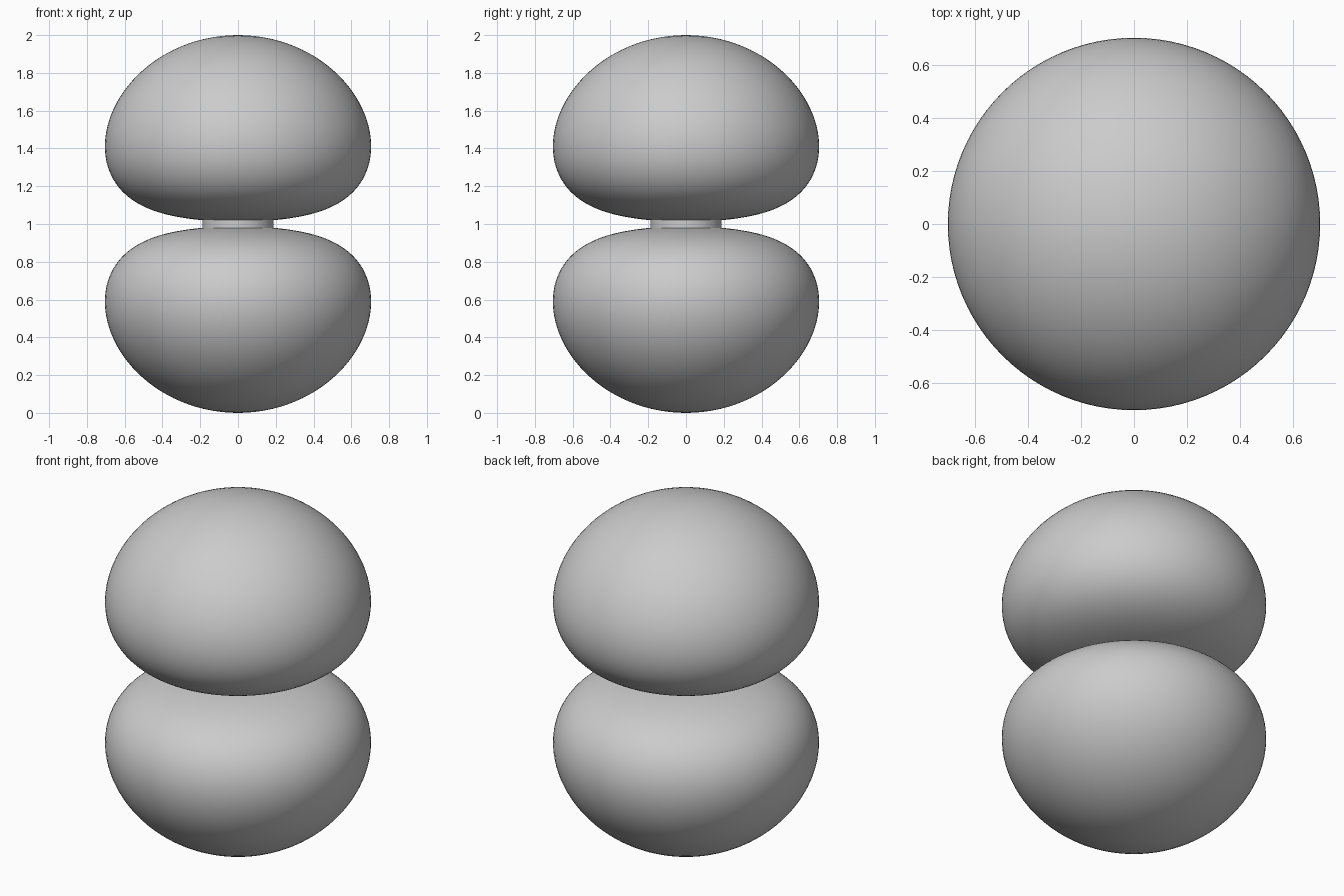
import bpy, math

if "Cube" in bpy.data.objects:
    bpy.data.objects.remove(bpy.data.objects["Cube"])

K = 4.83        # falloff of the lobe surface: z = exp(K * (r - 1))
R_NECK = 0.19   # distance from the centre where a lobe meets the neck
SEGS = 96
RINGS = 56

grey = bpy.data.materials.new("light grey")
grey.diffuse_color = (0.6, 0.6, 0.6, 1)
grey.use_nodes = True
grey.node_tree.nodes["Principled BSDF"].inputs["Base Color"].default_value = grey.diffuse_color


def lathe(name, profile, flip=False):
    """Revolve (radius, height) points about the z axis; radius 0 makes a pole."""
    verts, rings = [], []
    for rad, z in profile:
        n = 1 if rad < 1e-6 else SEGS
        rings.append([len(verts) + i for i in range(n)])
        for i in range(n):
            a = 2 * math.pi * i / SEGS
            verts.append((rad * math.cos(a), rad * math.sin(a), z))
    faces = []
    for up, low in zip(rings, rings[1:]):
        for i in range(SEGS):
            j = (i + 1) % SEGS
            if len(up) == 1:
                f = (up[0], low[i], low[j])
            else:
                f = (up[i], low[i], low[j], up[j])
            faces.append(f[::-1] if flip else f)
    mesh = bpy.data.meshes.new(name)
    mesh.from_pydata(verts, [], faces)
    mesh.materials.append(grey)
    mesh.shade_smooth()
    obj = bpy.data.objects.new(name, mesh)
    bpy.context.collection.objects.link(obj)
    return obj


# Lobe profile, from the pole to the neck
lobe = []
for i in range(RINGS + 1):
    r = 1 - (1 - R_NECK) * (i / RINGS) ** 2
    h = math.exp(K * (r - 1))
    lobe.append((math.sqrt(max(r * r - h * h, 0)), h))

# Two mirrored lobes
lathe("upper_lobe", [(x, 1 + h) for x, h in lobe])
lathe("lower_lobe", [(x, 1 - h) for x, h in lobe], flip=True)

# Short neck joining them
rad, h = lobe[-1]
lathe("neck", [(rad, 1 + h), (rad, 1 - h)])
